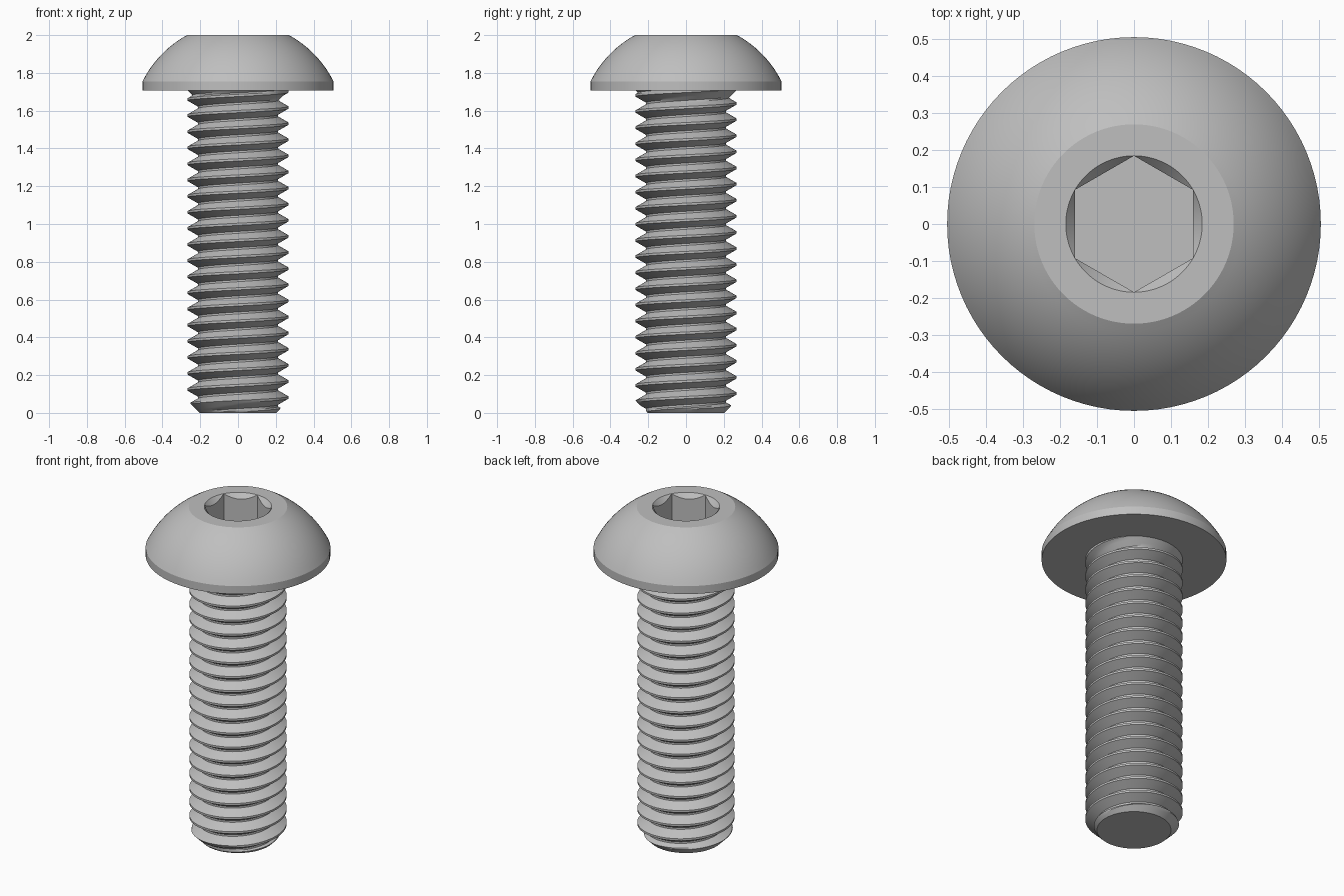
import bpy
import bmesh
import math

if "Cube" in bpy.data.objects:
    bpy.data.objects.remove(bpy.data.objects["Cube"], do_unlink=True)

SEGS = 96
SEAT = 1.707          # underside of the head
MAJOR, MINOR, PITCH = 0.267, 0.212, 0.0853

steel = bpy.data.materials.new("light grey steel")
steel.use_nodes = True
colour = (0.52, 0.52, 0.52, 1)
steel.diffuse_color = colour
steel.node_tree.nodes["Principled BSDF"].inputs["Base Color"].default_value = colour


def revolve(name, profile, shift=0, cap_bottom=False, sharp=25):
    """Spin profile(angle) -> [(r, z)]; shift offsets the rows at the seam."""
    bm = bmesh.new()
    columns = []
    for i in range(SEGS):
        a = 2 * math.pi * i / SEGS
        columns.append([bm.verts.new((r * math.cos(a), r * math.sin(a), z))
                        for r, z in profile(a)])
    for i in range(SEGS):
        here, there = columns[i], columns[(i + 1) % SEGS]
        step = shift if i == SEGS - 1 else 0
        for j in range(len(here) - 1 - step):
            bm.faces.new((here[j], there[j + step], there[j + 1 + step], here[j + 1]))
    if cap_bottom:
        bm.faces.new([c[0] for c in reversed(columns)])
    bmesh.ops.remove_doubles(bm, verts=bm.verts, dist=1e-5)
    bmesh.ops.dissolve_degenerate(bm, edges=bm.edges, dist=1e-5)
    bmesh.ops.recalc_face_normals(bm, faces=bm.faces)
    mesh = bpy.data.meshes.new(name)
    bm.to_mesh(mesh)
    bm.free()
    mesh.materials.append(steel)
    obj = bpy.data.objects.new(name, mesh)
    bpy.context.collection.objects.link(obj)
    bpy.ops.object.select_all(action="DESELECT")
    obj.select_set(True)
    bpy.context.view_layer.objects.active = obj
    bpy.ops.object.shade_smooth_by_angle(angle=math.radians(sharp))
    return obj


# Domed head with a countersunk hexagon socket
def head_profile(angle):
    points = [(0.2, SEAT), (0.506, SEAT), (0.506, 1.755)]
    # Dome arc between the rim and the flat top
    r0, z0, r1, z1, steps, bulge = 0.506, 1.755, 0.27, 2.0, 14, 0.026
    length = math.hypot(r1 - r0, z1 - z0)
    for k in range(1, steps + 1):
        t = k / steps
        out = 4 * bulge * t * (1 - t) / length
        points.append((r0 + (r1 - r0) * t + (z1 - z0) * out,
                       z0 + (z1 - z0) * t + (r0 - r1) * out))
    # Socket: round mouth, cone onto the hexagon walls, flat floor
    flat = 0.16
    mouth = flat / math.cos(math.pi / 6)
    off = (angle + math.pi / 6) % (math.pi / 3) - math.pi / 6
    wall = flat / math.cos(off)
    points += [(mouth, 2.0), (wall, 2.0 - 1.2 * (mouth - wall)),
               (wall, 1.834), (0, 1.834)]
    return points


revolve("head", head_profile)

# One thread turn as (height fraction, radius): crest, flank, root, flank
CREST, ROOT, FLANK = 0.07, 0.06, 4
turn = [(-CREST, MAJOR)]
for k in range(FLANK + 1):
    t = k / FLANK
    turn.append((CREST + t * (0.5 - ROOT - CREST), MAJOR + t * (MINOR - MAJOR)))
for k in range(FLANK):
    t = k / FLANK
    turn.append((0.5 + ROOT + t * (0.5 - ROOT - CREST), MINOR + t * (MAJOR - MINOR)))


# Right-hand threaded shank, chamfered at the tip and flared under the head
def shank_profile(angle):
    points = []
    for k in range(-2, 23):
        for frac, r in turn:
            z = PITCH * (k + frac + angle / (2 * math.pi)) - 0.004
            z = min(max(z, 0), SEAT)
            r = max(r, MAJOR - (SEAT - z))
            points.append((min(r, 0.203 + z), z))
    return points


revolve("threaded_shank", shank_profile, shift=len(turn), cap_bottom=True)
